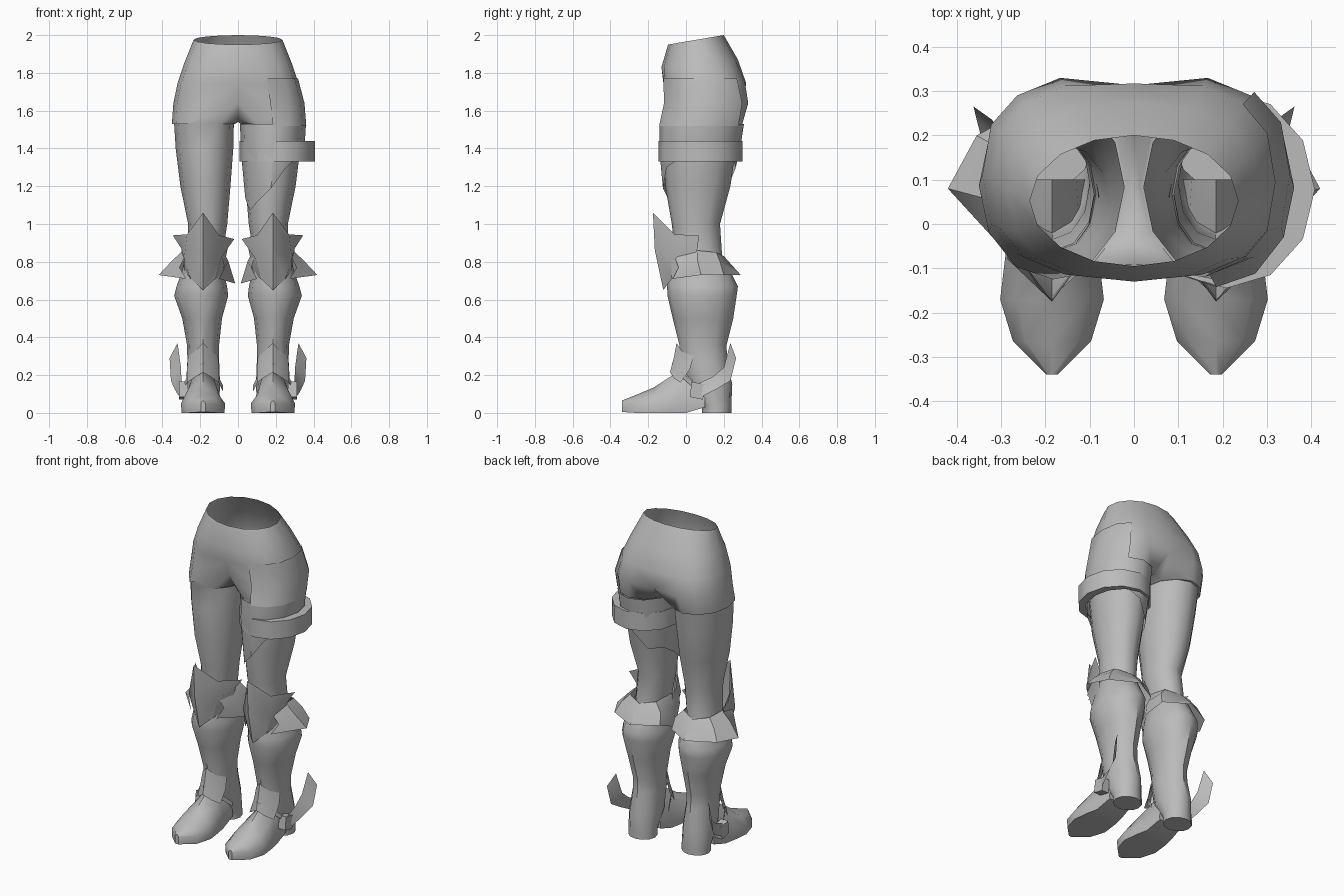
import bpy, bmesh, math

if "Cube" in bpy.data.objects:
    bpy.data.objects.remove(bpy.data.objects["Cube"])

grey = bpy.data.materials.new("plain grey")
grey.diffuse_color = (0.5, 0.5, 0.5, 1)
grey.use_nodes = True
grey.node_tree.nodes["Principled BSDF"].inputs["Base Color"].default_value = grey.diffuse_color
CX = 0.185  # centre line of each leg


def finish(name, bm, mirror=False, angle=40):
    bmesh.ops.remove_doubles(bm, verts=bm.verts, dist=0.0005)
    bmesh.ops.recalc_face_normals(bm, faces=bm.faces)
    me = bpy.data.meshes.new(name)
    bm.to_mesh(me)
    bm.free()
    me.materials.append(grey)
    ob = bpy.data.objects.new(name, me)
    bpy.context.collection.objects.link(ob)
    if mirror:
        m = ob.modifiers.new("mirror", 'MIRROR')
        m.merge_threshold = 0.001
    bpy.ops.object.select_all(action='DESELECT')
    ob.select_set(True)
    bpy.context.view_layer.objects.active = ob
    bpy.ops.object.shade_smooth_by_angle(angle=math.radians(angle))
    return ob


def skin(bm, rows, closed=True, caps=()):
    """Join rows of points with quads; caps lists the rows to fill."""
    vs = [[bm.verts.new(p) for p in r] for r in rows]
    n = len(rows[0])
    for a, b in zip(vs, vs[1:]):
        for i in range(n if closed else n - 1):
            j = (i + 1) % n
            bm.faces.new((a[i], a[j], b[j], b[i]))
    for c in caps:
        bm.faces.new(vs[c])


def part(name, rows, closed=True, caps=(), mirror=False, angle=40):
    bm = bmesh.new()
    skin(bm, rows, closed, caps)
    return finish(name, bm, mirror, angle)


def leg_point(k, z, xi, xo, yf, yb):
    t = math.radians(-120 + 30 * k)
    return ((xi + xo) / 2 + (xo - xi) / 2 * math.cos(t),
            (yf + yb) / 2 + (yb - yf) / 2 * math.sin(t), z)


def leg_ring(z, *bounds):
    return [leg_point(k, z, *bounds) for k in range(12)]


def hip_half(zf, zb, hw, yf, yb, p, dent=0.0):
    """Half hip outline from the front centre, round the side, to the back centre."""
    pts = []
    for k in range(9):
        t = math.radians(-90 + 22.5 * k)
        c, s = max(0, math.cos(t)), math.sin(t)
        x = hw * c ** p if 0 < k < 8 else 0
        y = (yf + yb) / 2 + (yb - yf) / 2 * math.copysign(abs(s) ** p, s)
        if k in (0, 8):
            y -= math.copysign(dent, s)
        pts.append((x, y, zf + (zb - zf) * (s + 1) / 2))
    return pts


LEG = [(1.53, .022, .338, -.118, .285), (1.40, .025, .330, -.120, .265),
       (1.20, .040, .305, -.110, .235), (1.00, .057, .264, -.075, .180),
       (0.85, .080, .270, -.060, .190), (0.76, .090, .275, -.060, .200)]


def leg_surface(k, z, off):
    """Point on the leg at height z, pushed outward by off."""
    for a, b in zip(LEG, LEG[1:]):
        if z >= b[0]:
            break
    f = (a[0] - z) / (a[0] - b[0])
    xi, xo, yf, yb = (u + (v - u) * f for u, v in zip(a[1:], b[1:]))
    return leg_point(k, z, xi - off * .5, xo + off, yf - off, yb + off)


# Hips, shorts hem and legs
HIPS = [(1.95, 2.0, .235, -.095, .20, 1), (1.83, 1.87, .285, -.13, .275, .85),
        (1.74, 1.75, .32, -.127, .325, .75, .008), (1.64, 1.64, .342, -.12, .343, .75, .03)]
bm = bmesh.new()
halves = [hip_half(*h) for h in HIPS]
skin(bm, halves, closed=False)
crotch = [(0, .19, 1.565), (0, .07, 1.54), (0, -.04, 1.56)]
hem = leg_ring(1.53, .015, .35, -.125, .298)
hem[1] = (hem[1][0], hem[1][1], 1.565)
skin(bm, [halves[-1] + crotch, hem] + [leg_ring(*r) for r in LEG])
finish("hips_and_legs", bm, mirror=True, angle=50)

# Boot shafts, running down into the heels
SHAFT = [(.82, .09, .28, -.07, .20), (.74, .075, .30, -.09, .24), (.67, .058, .325, -.10, .275),
         (.62, .052, .338, -.098, .268), (.50, .085, .295, -.07, .25), (.36, .10, .27, -.035, .215),
         (.28, .10, .268, -.03, .217), (.15, .095, .275, 0, .245),
         (.04, .10, .27, .085, .24), (0, .10, .27, .085, .24)]
part("boot_shaft", [leg_ring(*r) for r in SHAFT], caps=(-1,), mirror=True)

# Feet: y, half width, bottom, height of top
FOOT = [(-.34, .012, .005, .065), (-.265, .088, 0, .095), (-.17, .117, 0, .135),
        (-.07, .105, 0, .20), (0, .09, 0, .255), (.10, .08, .03, .27)]
rows = []
for y, w, b, t in FOOT:
    m = .05 + (t - .05) * .6
    half = [(w * .97, b), (w, .05), (w * .68, m)]
    rows.append([(CX + x, y, z) for x, z in half] + [(CX, y, t)]
                + [(CX - x, y, z) for x, z in reversed(half)])
part("foot", rows, caps=(0, -1), mirror=True)

# Pointed knee plates
part("knee_plate", [
    [(.02, .07, .92), (.10, -.06, .94), (CX, -.175, 1.06), (.27, -.06, .945), (.345, .07, .94)],
    [(.055, .06, .87), (.09, -.08, .82), (CX, -.165, .86), (.285, -.08, .82), (.30, .06, .87)],
    [(.08, .03, .74), (.12, -.075, .71), (CX, -.12, .65), (.25, -.075, .71), (.285, .03, .74)],
], closed=False, mirror=True, angle=30)

# Flared spiked cuffs behind the knees
part("boot_cuff", [
    [(.28, -.06, .83), (.29, .06, .86), (.275, .16, .85), (CX, .20, .83),
     (.095, .16, .85), (.08, .06, .86), (.09, -.06, .83)],
    [(.31, -.04, .77), (.345, .06, .81), (.32, .18, .80), (CX, .245, .78),
     (.05, .18, .80), (.05, .06, .80), (.07, -.04, .77)],
    [(.275, -.07, .71), (.42, .08, .73), (.355, .20, .73), (CX, .29, .73),
     (.04, .20, .73), (.015, .08, .685), (.10, -.07, .71)],
], closed=False, mirror=True, angle=30)

# Ridged instep guards
part("instep_guard", [
    [(CX + s * .08, .04, .30), (CX + s * .045, -.02, .325), (CX, -.05, .37),
     (CX - s * .045, -.02, .325), (CX - s * .08, .04, .30)] if i == 0 else
    [(CX + s * .085, .02 - .05 * (i - 1), .30 - .07 * i), (CX + s * .05, -.035 - .03 * (i - 1), .325 - .07 * i),
     (CX, -.045 - .02 * i, .365 - .075 * i),
     (CX - s * .05, -.035 - .03 * (i - 1), .325 - .07 * i), (CX - s * .085, .02 - .05 * (i - 1), .30 - .07 * i)]
    for s in (1,) for i in range(3)], closed=False, mirror=True, angle=30)

# Ankle straps rising over the instep
part("ankle_strap", [
    [(.08, .06, z + .10), (.115, -.02, z + .17), (CX, -.075, z + .225),
     (.255, -.02, z + .17), (.295, .06, z + .10)] for z in (.045, .015)],
    closed=False, mirror=True)

# Buckles on the outer ankles
bm = bmesh.new()
skin(bm, [[(x, .02, .085), (x, .09, .07), (x, .10, .15), (x, .03, .165)] for x in (.265, .312)], caps=(0, -1))
finish("ankle_buckle", bm, mirror=True)

# Ankle wings
part("ankle_wing", [
    [(.30, .05, .15), (.315, .09, .09)],
    [(.30, .14, .19), (.335, .16, .125)],
    [(.302, .20, .24), (.355, .235, .17)],
    [(.32, .235, .37), (.362, .265, .29)],
], closed=False, mirror=True, angle=30)

# Torn leg wrap under the strap on one thigh
torn = [1.12, 1.19, 1.30, 1.35, 1.35, 1.35, 1.35, 1.30, 1.20, 1.20, 1.14, 1.07]
part("thigh_wrap", [[leg_surface(k, z, .022) for k in range(12)] for z in (1.53, 1.40)]
     + [[leg_surface(k, torn[k], .014) for k in range(12)]])

# Outer hip panel above the wrap
panel = [hip_half(1.77, 1.77, .318, -.133, .322, .75)[1:7],
         hip_half(1.64, 1.64, .352, -.13, .353, .75)[1:7],
         [leg_surface(k, 1.52, .024) for k in range(1, 7)]]
part("hip_panel", panel, closed=False, angle=50)

# Thigh strap
out, inn = (.008, .408, -.145, .30), (.022, .36, -.125, .28)
part("thigh_strap", [leg_ring(1.44, *inn), leg_ring(1.44, *out),
                     leg_ring(1.33, *out), leg_ring(1.33, *inn)])
